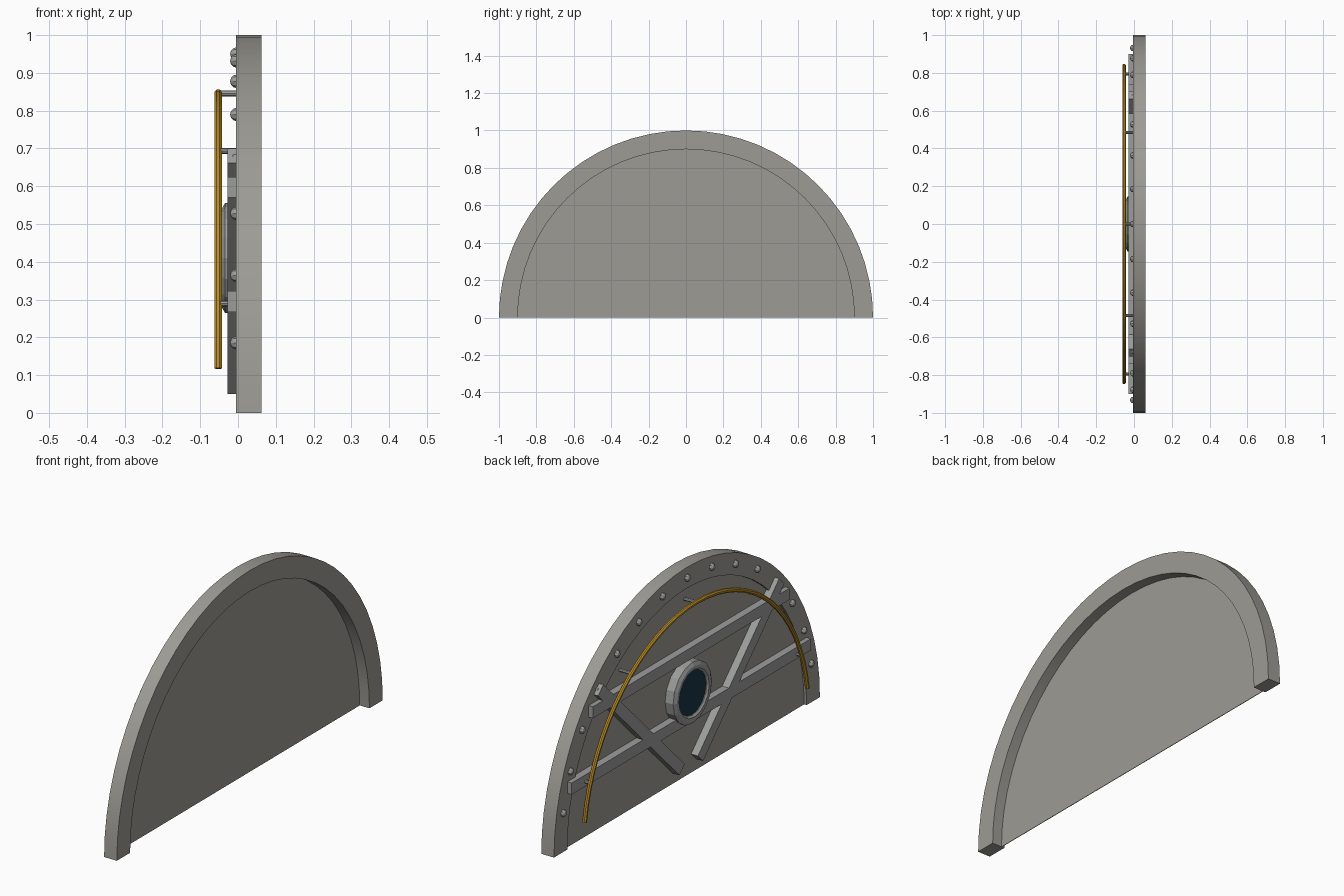
import bpy, bmesh, math
from mathutils import Matrix, Vector

if "Cube" in bpy.data.objects:
    bpy.data.objects.remove(bpy.data.objects["Cube"])


def material(name, rgb):
    m = bpy.data.materials.new(name)
    m.diffuse_color = (*rgb, 1)
    m.use_nodes = True
    m.node_tree.nodes["Principled BSDF"].inputs["Base Color"].default_value = m.diffuse_color
    return m


STONE = material("warm grey plate", (0.34, 0.33, 0.30))
STEEL = material("steel grey", (0.33, 0.34, 0.33))
BRASS = material("brass", (0.50, 0.27, 0.02))
GLASS = material("dark blue glass", (0.010, 0.035, 0.055))


def finish(bm, name, mat, smooth=False):
    bmesh.ops.recalc_face_normals(bm, faces=bm.faces)
    me = bpy.data.meshes.new(name)
    bm.to_mesh(me)
    bm.free()
    me.materials.append(mat)
    ob = bpy.data.objects.new(name, me)
    bpy.context.collection.objects.link(ob)
    if smooth:
        bpy.context.view_layer.objects.active = ob
        ob.select_set(True)
        bpy.ops.object.shade_smooth_by_angle(angle=math.radians(30))
        ob.select_set(False)
    return ob


def sweep(name, mat, profile, a0, a1, n, cz=0.0, smooth=False):
    """Sweep a closed (x, radius) profile about the x axis through height cz."""
    bm = bmesh.new()
    full = abs(a1 - a0) >= 360
    rows = []
    for i in range(n if full else n + 1):
        a = math.radians(a0 + (a1 - a0) * i / n)
        rows.append([bm.verts.new((x, r * math.cos(a), cz + r * math.sin(a)))
                     for x, r in profile])
    k = len(profile)
    for i in range(n):
        p, q = rows[i], rows[(i + 1) % len(rows)]
        for j in range(k):
            bm.faces.new((p[j], p[(j + 1) % k], q[(j + 1) % k], q[j]))
    if not full:
        bm.faces.new(rows[0])
        bm.faces.new(rows[-1])
    return finish(bm, name, mat, smooth)


def slab(name, mat, pts, x0, x1):
    """Extrude a (y, z) outline from x0 to x1."""
    bm = bmesh.new()
    f = bm.faces.new([bm.verts.new((x0, y, z)) for y, z in pts])
    top = bmesh.ops.extrude_face_region(bm, geom=[f])["geom"]
    bmesh.ops.translate(bm, vec=(x1 - x0, 0, 0),
                        verts=[v for v in top if isinstance(v, bmesh.types.BMVert)])
    return finish(bm, name, mat)


def bar(name, y, z, length, width, angle=0.0):
    c, s = math.cos(math.radians(angle)), math.sin(math.radians(angle))
    h, w = length / 2, width / 2
    pts = [(y + u * c - v * s, z + u * s + v * c)
           for u, v in ((-h, -w), (h, -w), (h, w), (-h, w))]
    return slab(name, STEEL, pts, -0.028, 0.010)


def arc(radius, a0, a1, n, cz=0.0):
    return [(radius * math.cos(math.radians(a0 + (a1 - a0) * i / n)),
             cz + radius * math.sin(math.radians(a0 + (a1 - a0) * i / n)))
            for i in range(n + 1)]


# half-round outer frame and the thin panel inside it
sweep("outer_frame", STONE, [(-0.005, 0.9), (0.062, 0.9), (0.062, 1.0), (-0.005, 1.0)],
      0, 180, 32, smooth=True)
slab("panel", STONE, arc(0.902, 0, 180, 32), 0.008, 0.011)

# horizontal and diagonal braces
bar("lower_brace", 0, 0.295, 1.80, 0.055)
bar("upper_brace", 0, 0.597, 1.48, 0.055)
for side, label in ((1, "left"), (-1, "right")):
    bar(label + "_diagonal_brace", side * 0.375, 0.375, 0.865, 0.055, side * 45)

# round porthole: bevelled rim and glass
PZ = 0.41
sweep("porthole_rim", STEEL,
      [(0.010, 0.105), (-0.036, 0.105), (-0.043, 0.114), (-0.043, 0.130),
       (-0.034, 0.146), (0.010, 0.146)], 0, 360, 16, PZ)
slab("porthole_glass", GLASS, arc(0.107, 0, 337.5, 15, PZ), -0.032, -0.025)

# brass rail arching over the panel
rail = [(-0.0525 + 0.0105 * math.cos(math.tau * i / 8 + math.pi / 8),
         0.846 + 0.0105 * math.sin(math.tau * i / 8 + math.pi / 8)) for i in range(8)]
sweep("brass_rail", BRASS, rail, 8, 172, 32, smooth=True)

# posts holding the rail
bm = bmesh.new()
for deg in (20, 55, 90, 125, 160):
    a = math.radians(deg)
    at = Vector((-0.02, 0.846 * math.cos(a), 0.846 * math.sin(a)))
    bmesh.ops.create_cone(bm, cap_ends=True, segments=8, radius1=0.008, radius2=0.008,
                          depth=0.06,
                          matrix=Matrix.Translation(at) @ Matrix.Rotation(math.pi / 2, 4, 'Y'))
finish(bm, "rail_posts", STEEL)

# domed rivets round the frame
bm = bmesh.new()
for i in range(1, 16):
    a = math.radians(11.25 * i)
    at = Vector((-0.003, 0.95 * math.cos(a), 0.95 * math.sin(a)))
    bmesh.ops.create_uvsphere(bm, u_segments=8, v_segments=6, radius=0.018,
                              matrix=Matrix.Translation(at) @ Matrix.Rotation(math.pi / 2, 4, 'Y'))
finish(bm, "rivets", STEEL)
